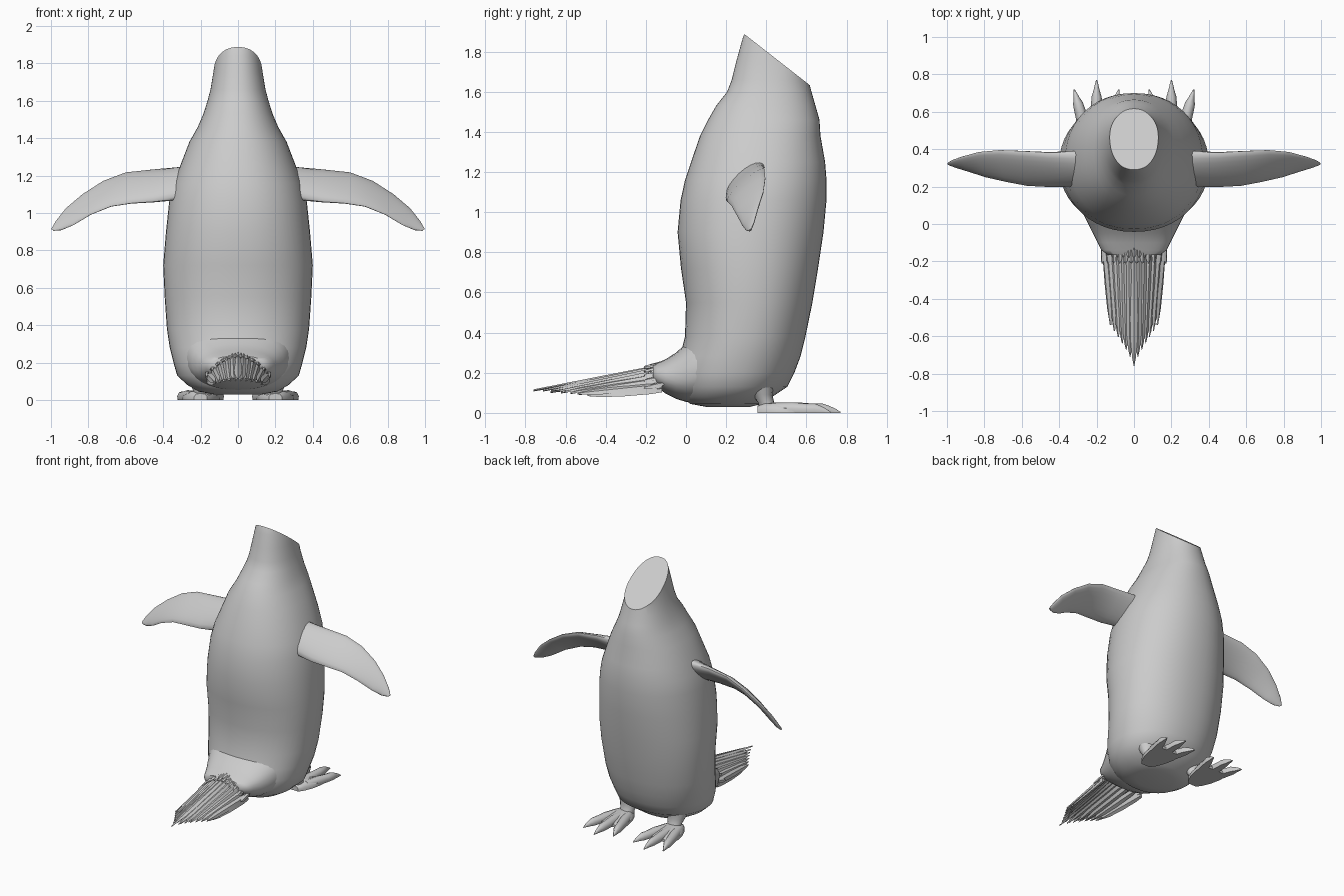
import bpy, bmesh, math
from mathutils import Vector

if "Cube" in bpy.data.objects:
    bpy.data.objects.remove(bpy.data.objects["Cube"])

grey = bpy.data.materials.new("plain grey")
grey.diffuse_color = (0.6, 0.6, 0.6, 1)
grey.use_nodes = True
grey.node_tree.nodes["Principled BSDF"].inputs["Base Color"].default_value = grey.diffuse_color


def loft(name, rings, cut=None, angle=50):
    """Skin a list of equal-length point rings, with closed ends."""
    bm = bmesh.new()
    loops = [[bm.verts.new(p) for p in r] for r in rings]
    n = len(loops[0])
    for a, b in zip(loops, loops[1:]):
        for i in range(n):
            j = (i + 1) % n
            bm.faces.new((a[i], a[j], b[j], b[i]))
    bm.faces.new(loops[0])
    bm.faces.new(loops[-1])
    if cut:
        res = bmesh.ops.bisect_plane(bm, geom=bm.verts[:] + bm.edges[:] + bm.faces[:],
                                     plane_co=cut[0], plane_no=cut[1], clear_outer=True)
        edges = [e for e in res["geom_cut"] if isinstance(e, bmesh.types.BMEdge)]
        bmesh.ops.contextual_create(bm, geom=edges)
    bmesh.ops.recalc_face_normals(bm, faces=bm.faces)
    me = bpy.data.meshes.new(name)
    bm.to_mesh(me)
    bm.free()
    me.materials.append(grey)
    ob = bpy.data.objects.new(name, me)
    bpy.context.collection.objects.link(ob)
    bpy.ops.object.select_all(action='DESELECT')
    ob.select_set(True)
    bpy.context.view_layer.objects.active = ob
    bpy.ops.object.shade_smooth_by_angle(angle=math.radians(angle))
    return ob


def oval(c, u, v, n=24, power=2.0):
    """Superellipse ring with centre c and half-axis vectors u, v."""
    c, u, v = Vector(c), Vector(u), Vector(v)
    pts = []
    for k in range(n):
        t = 2 * math.pi * k / n
        co, si = math.cos(t), math.sin(t)
        pts.append(c + u * math.copysign(abs(co) ** (2 / power), co)
                   + v * math.copysign(abs(si) ** (2 / power), si))
    return pts


# Body: height, back y, front y, half width; neck sliced off at a slant
body = [(.03, .10, .32, .13), (.045, .02, .38, .21), (.08, -.02, .43, .27),
        (.13, -.04, .505, .325), (.20, -.05, .54, .345), (.28, -.03, .57, .365),
        (.38, -.005, .595, .38), (.55, .0, .63, .392), (.72, -.025, .658, .40),
        (.90, -.042, .685, .385), (1.06, -.027, .70, .368), (1.16, -.005, .70, .345),
        (1.25, .025, .693, .31), (1.38, .07, .67, .26), (1.46, .11, .665, .215),
        (1.53, .15, .645, .185), (1.60, .205, .625, .163), (1.66, .228, .61, .147),
        (1.75, .25, .61, .132), (1.84, .275, .61, .12), (1.875, .285, .61, .115),
        (1.95, .32, .61, .10)]
loft("body", [oval((0, (b + f) / 2, z), (w, 0, 0), (0, (f - b) / 2, 0), 48, 2.15)
              for z, b, f, w in body],
     cut=((0, .30, 1.88), (0, .25, .32)), angle=35)

# Tail root: y, low z, high z, half width
root = [(.16, .06, .46, .30), (.06, .05, .40, .275), (0, .055, .345, .245),
        (-.05, .07, .30, .22), (-.10, .095, .268, .195), (-.14, .125, .25, .175),
        (-.165, .15, .235, .14)]
loft("tail_root", [oval((0, y, (a + b) / 2), (w, 0, 0), (0, 0, (b - a) / 2), 32, 2.3)
                   for y, a, b, w in root])


def feather(name, base, tip, width, thick, roll):
    """Tapered strip with a raised central shaft."""
    base, tip = Vector(base), Vector(tip)
    side = Vector((math.cos(roll), 0, -math.sin(roll)))
    up = Vector((math.sin(roll), 0, math.cos(roll)))
    rings = []
    for t, w in ((0, .6), (.15, .9), (.5, 1), (.8, .8), (.93, .45), (1, .05)):
        c = base.lerp(tip, t)
        h = thick * (1 - .6 * t)
        rings.append([c - side * width * w, c + up * h, c + side * width * w, c - up * h])
    loft(name, rings, angle=30)


# Tail feathers arched in two layers
for layer, count in ((0, 13), (1, 10)):
    for i in range(count):
        u = -1 + 2 * i / (count - 1)
        drop = .022 * layer
        feather("tail_feather",
                (.16 * u, -.12, .23 - .095 * u * u - drop),
                (.125 * u, -.76 + .22 * abs(u) ** .85 + .05 * layer,
                 .112 - .016 * u * u - drop * .4),
                .022, .013, u * .9)

# Short covert feathers overlapping the tail base
for row, count in ((0, 13), (1, 12)):
    for i in range(count):
        u = -1 + 2 * i / (count - 1)
        y = -.11 - .03 * row
        z = .25 - .105 * u * u - .008 * row
        feather("tail_covert", (.165 * u, y, z), (.17 * u, y - .07, z - .012),
                .014, .011, u * .9)

# Flippers: leading edge (x, y, z), trailing edge (x, y, z), half thickness
wing = [((.22, .38, 1.25), (.24, .20, 1.06), .060),
        ((.33, .385, 1.237), (.33, .205, 1.075), .047),
        ((.45, .382, 1.23), (.45, .20, 1.06), .032),
        ((.60, .39, 1.215), (.57, .205, 1.052), .026),
        ((.72, .395, 1.17), (.68, .225, 1.035), .021),
        ((.83, .385, 1.10), (.79, .25, .99), .017),
        ((.92, .36, 1.025), (.88, .28, .935), .014),
        ((.975, .34, .955), (.945, .30, .908), .010),
        ((.998, .325, .915), (.985, .315, .905), .005)]
for s, side in ((1, "right"), (-1, "left")):
    rings = []
    for k, (a, b, h) in enumerate(wing):
        a, b = Vector(a), Vector(b)
        p, q = wing[max(k - 1, 0)], wing[min(k + 1, len(wing) - 1)]
        span = Vector(q[0]) + Vector(q[1]) - Vector(p[0]) - Vector(p[1])
        normal = span.cross(a - b).normalized()
        ring = oval((a + b) / 2, (a - b) / 2, normal * h, 20)
        rings.append([Vector((s * v.x, v.y, v.z)) for v in ring])
    loft(side + "_flipper", rings)

    # Leg stub
    loft(side + "_leg", [oval((s * .19, y, z), (w, 0, 0), (0, d, 0), 16)
                         for z, y, w, d in ((.01, .41, .05, .05), (.05, .40, .05, .04),
                                            (.09, .38, .065, .05), (.16, .36, .09, .08))])

    # Foot pad: y, half width, height
    loft(side + "_foot", [[Vector((s * .2 + w * dx, y, h * dz)) for dx, dz in
                           ((-1, 0), (-1, .5), (-.7, .9), (0, 1), (.7, .9), (1, .5), (1, 0))]
                          for y, w, h in ((.355, .035, .035), (.39, .06, .05), (.45, .085, .052),
                                          (.52, .10, .042), (.57, .10, .03), (.60, .085, .02))])

    # Three toes with knuckle and claw: fraction, half width, height
    for dx, tip in ((-.12, .72), (0, .77), (.12, .72)):
        start = Vector((s * .2 + dx * .35, .43, 0))
        end = Vector((s * .2 + dx, tip, 0))
        across = Vector((end.y - start.y, start.x - end.x, 0)).normalized()
        rings = []
        for t, w, h in ((0, .03, .05), (.35, .034, .053), (.6, .030, .046), (.74, .027, .046),
                        (.84, .016, .034), (.92, .010, .022), (1, .003, .005)):
            c = start.lerp(end, t)
            rings.append([c + across * w * px + Vector((0, 0, h * pz)) for px, pz in
                          ((-.8, 0), (-1, .45), (-.6, .88), (0, 1), (.6, .88), (1, .45), (.8, 0))])
        loft(side + "_toe", rings)
